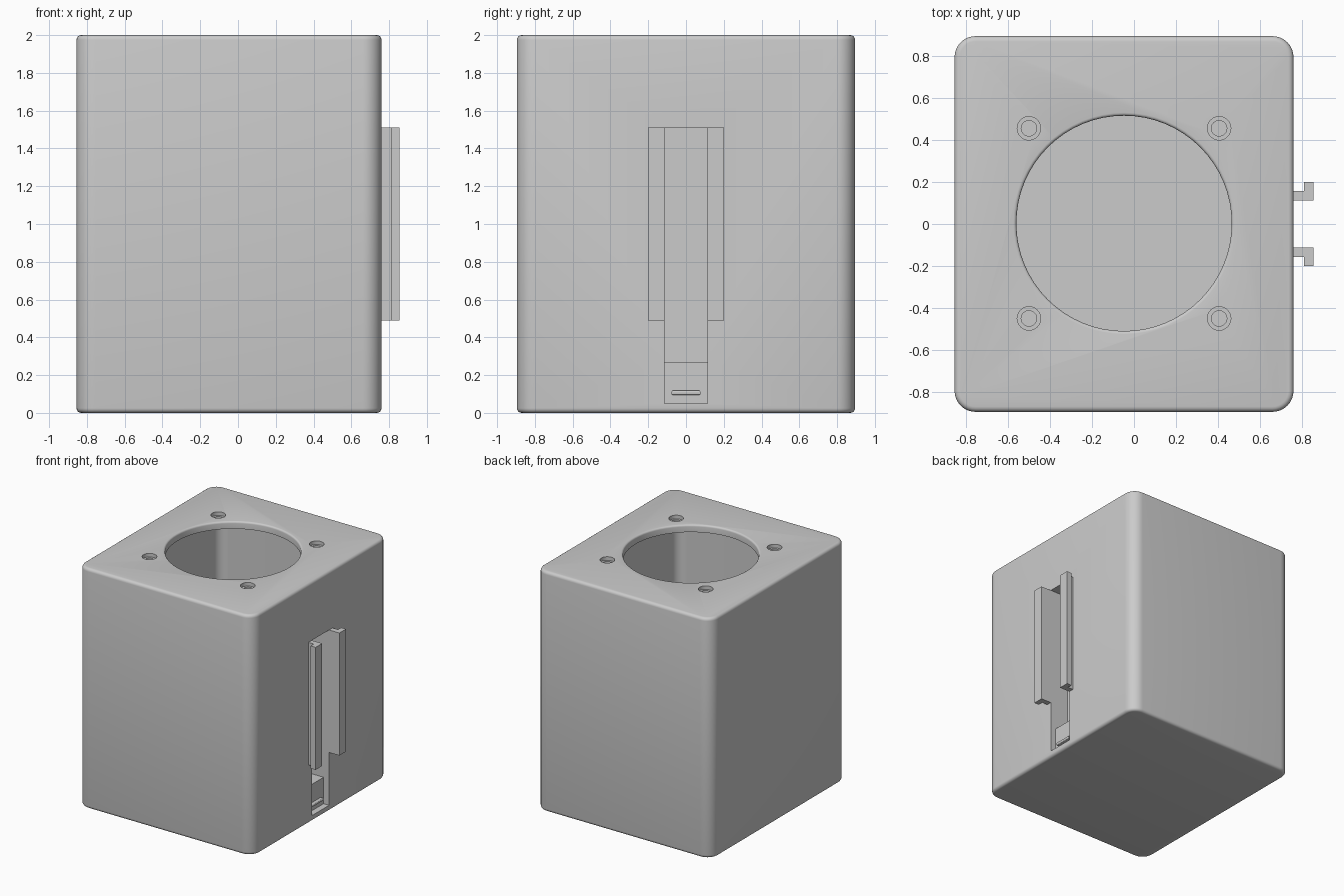
import bpy
import bmesh
import math
from mathutils import Matrix

old = bpy.data.objects.get("Cube")
if old:
    bpy.data.objects.remove(old, do_unlink=True)

grey = bpy.data.materials.new("plain_grey")
grey.use_nodes = True
COLOUR = (0.6, 0.6, 0.6, 1)
grey.diffuse_color = COLOUR
grey.node_tree.nodes["Principled BSDF"].inputs["Base Color"].default_value = COLOUR

X0, X1, Y, H = -0.855, 0.76, 0.895, 2.0   # body limits
CX = (X0 + X1) / 2                        # body axis
WALL, LID = 0.2, 0.06


def finish(name, bm):
    bmesh.ops.recalc_face_normals(bm, faces=bm.faces)
    mesh = bpy.data.meshes.new(name)
    bm.to_mesh(mesh)
    bm.free()
    mesh.materials.append(grey)
    obj = bpy.data.objects.new(name, mesh)
    bpy.context.scene.collection.objects.link(obj)
    return obj


def box(name, lo, hi, corner=0, rim=0):
    """Box between two points, with rounded upright corners and rims."""
    bm = bmesh.new()
    bmesh.ops.create_cube(bm, size=1)
    for v in bm.verts:
        v.co = [lo[i] if v.co[i] < 0 else hi[i] for i in range(3)]
    if corner:
        upright = [e for e in bm.edges
                   if abs(e.verts[0].co.z - e.verts[1].co.z) > 0.01]
        bmesh.ops.bevel(bm, geom=upright, offset=corner, segments=8,
                        profile=0.5, affect='EDGES')
    if rim:
        caps = [f for f in bm.faces if abs(f.normal.z) > 0.9]
        edges = list({e for f in caps for e in f.edges})
        bmesh.ops.bevel(bm, geom=edges, offset=rim, segments=4,
                        profile=0.5, affect='EDGES')
    return finish(name, bm)


def lathe(name, x, y, profile, sides):
    """Solid of revolution about an upright axis, from (radius, z) points."""
    bm = bmesh.new()
    rings = []
    for r, z in profile:
        rings.append([bm.verts.new((x + r * math.cos(2 * math.pi * i / sides),
                                    y + r * math.sin(2 * math.pi * i / sides), z))
                      for i in range(sides)])
    for a, b in zip(rings, rings[1:]):
        for i in range(sides):
            j = (i + 1) % sides
            bm.faces.new((a[i], a[j], b[j], b[i]))
    bm.faces.new(rings[0])
    bm.faces.new(rings[-1])
    return finish(name, bm)


def cut(target, cutter):
    cutter.hide_render = True
    mod = target.modifiers.new("cut", 'BOOLEAN')
    mod.operation, mod.solver, mod.object = 'DIFFERENCE', 'EXACT', cutter
    bpy.context.view_layer.objects.active = target
    bpy.ops.object.modifier_apply(modifier=mod.name)
    bpy.data.objects.remove(cutter, do_unlink=True)


# Hollow housing
body = box("housing", (X0, -Y, 0), (X1, Y, H), corner=0.1, rim=0.025)
cut(body, box("cavity_cutter", (X0 + WALL, -Y + WALL, 0.15),
              (X1 - WALL, Y - WALL, H - LID), corner=0.08))

# Round opening with a softened rim
R, SOFT = 0.513, 0.015
opening = [(R, H - 0.2)]
for k in range(5):
    a = k / 4 * math.pi / 2
    opening.append((R + SOFT * (1 - math.cos(a)), H - SOFT + SOFT * math.sin(a)))
opening.append((R + SOFT, H + 0.1))
cut(body, lathe("opening_cutter", CX, 0.003, opening, 64))

# Counterbored screw holes
for sx in (-1, 1):
    for sy in (-1, 1):
        cut(body, lathe("screw_cutter", CX + sx * 0.453, 0.003 + sy * 0.453,
                        [(0.037, H - 0.2), (0.037, H - 0.03),
                         (0.056, H - 0.03), (0.056, H + 0.1)], 24))

# Side channel, deep above and shallow at its foot
SLOT = 0.113
cut(body, box("channel_cutter", (X1 - 0.17, -SLOT, 0.27), (X1 + 0.1, SLOT, 1.51)))
cut(body, box("foot_cutter", (X1 - 0.05, -SLOT, 0.05), (X1 + 0.1, SLOT, 0.28)))

bpy.ops.object.select_all(action='DESELECT')
body.select_set(True)
bpy.context.view_layer.objects.active = body
bpy.ops.object.shade_smooth_by_angle(angle=math.radians(30))

# Catch ridge in the channel foot
box("catch_ridge", (X1 - 0.06, -0.077, 0.095), (X1 - 0.025, 0.077, 0.118), rim=0.008)

# L-shaped guide rails either side of the channel
section = [(X1 - 0.01, 0.113), (0.855, 0.113), (0.855, 0.2),
           (0.81, 0.2), (0.81, 0.158), (X1 - 0.01, 0.158)]
for side, name in ((1, "back_rail"), (-1, "front_rail")):
    bm = bmesh.new()
    face = bm.faces.new([bm.verts.new((x, side * y, 0.49)) for x, y in section])
    top = bmesh.ops.extrude_face_region(bm, geom=[face])
    bmesh.ops.transform(bm, matrix=Matrix.Translation((0, 0, 1.02)),
                        verts=[g for g in top["geom"]
                               if isinstance(g, bmesh.types.BMVert)])
    finish(name, bm)
